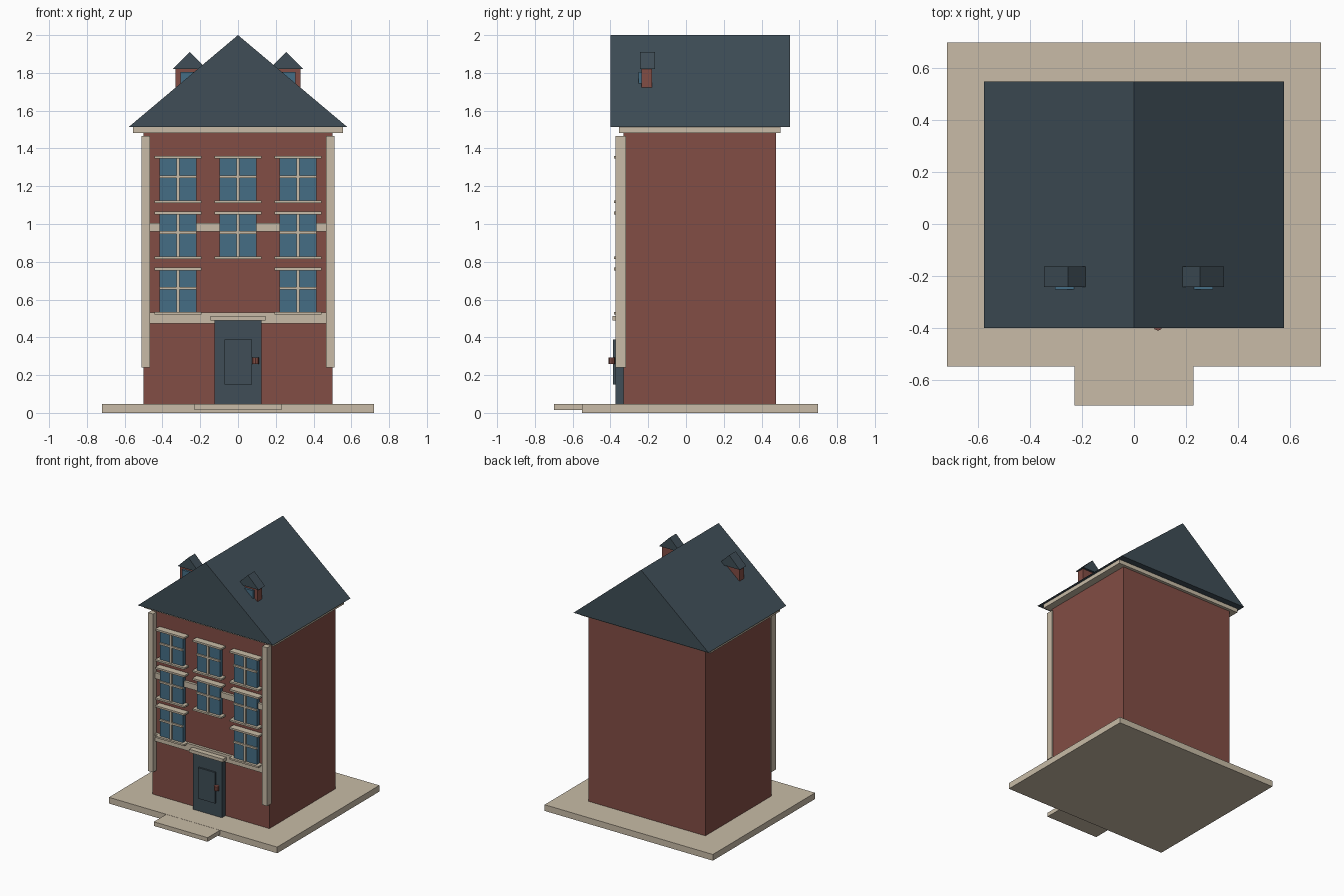
import bpy, bmesh, math
from mathutils import Matrix

if "Cube" in bpy.data.objects:
    bpy.data.objects.remove(bpy.data.objects["Cube"])


def material(name, rgb):
    m = bpy.data.materials.new(name)
    m.diffuse_color = (*rgb, 1.0)
    m.use_nodes = True
    m.node_tree.nodes["Principled BSDF"].inputs["Base Color"].default_value = m.diffuse_color
    return m


BRICK = material("brick red", (0.225, 0.075, 0.059))
SLATE = material("slate blue grey", (0.050, 0.076, 0.095))
STONE = material("pale stone", (0.58, 0.50, 0.385))
GLASS = material("window blue", (0.060, 0.155, 0.235))


def finish(name, bm, mat):
    bmesh.ops.recalc_face_normals(bm, faces=bm.faces)
    me = bpy.data.meshes.new(name)
    bm.to_mesh(me)
    bm.free()
    me.materials.append(mat)
    ob = bpy.data.objects.new(name, me)
    bpy.context.collection.objects.link(ob)
    return ob


def box(name, mat, x, y, z):
    """Box from (min, max) pairs."""
    bm = bmesh.new()
    size = [b - a for a, b in (x, y, z)]
    mid = [(a + b) / 2 for a, b in (x, y, z)]
    bmesh.ops.create_cube(bm, size=1,
                          matrix=Matrix.Translation(mid) @ Matrix.Diagonal((*size, 1)))
    return finish(name, bm, mat)


def gable(name, mat, cx, half, y, z):
    """Triangular prism with its ridge along y."""
    bm = bmesh.new()
    tri = [(cx - half, z[0]), (cx + half, z[0]), (cx, z[1])]
    face = bm.faces.new([bm.verts.new((px, y[0], pz)) for px, pz in tri])
    ext = bmesh.ops.extrude_face_region(bm, geom=[face], use_keep_orig=True)
    moved = [v for v in ext["geom"] if isinstance(v, bmesh.types.BMVert)]
    bmesh.ops.translate(bm, verts=moved, vec=(0, y[1] - y[0], 0))
    return finish(name, bm, mat)


# Ground slab and front step
box("ground_slab", STONE, (-0.72, 0.72), (-0.55, 0.70), (0, 0.048))
box("front_step", STONE, (-0.23, 0.23), (-0.70, -0.54), (0.015, 0.047))

# House body, cornice and main roof
box("house_body", BRICK, (-0.5, 0.5), (-0.33, 0.477), (0.04, 1.485))
box("cornice", STONE, (-0.557, 0.557), (-0.355, 0.50), (1.483, 1.514))
gable("main_roof", SLATE, 0, 0.578, (-0.40, 0.55), (1.514, 2.0))

# Stone bands across the front
box("lower_band", STONE, (-0.468, 0.468), (-0.35, -0.32), (0.474, 0.532))
box("upper_band", STONE, (-0.468, 0.468), (-0.35, -0.32), (0.959, 1.004))

# Corner pilasters and dormers on both sides
for side, s in (("left", -1), ("right", 1)):
    box(side + "_pilaster", STONE, sorted((s * 0.467, s * 0.51)),
        (-0.372, -0.317), (0.24, 1.466))
    cx = s * 0.255
    box(side + "_dormer_body", BRICK, (cx - 0.076, cx + 0.076), (-0.235, -0.18), (1.70, 1.82))
    gable(side + "_dormer_roof", SLATE, cx, 0.091, (-0.243, -0.163), (1.82, 1.91))
    box(side + "_dormer_window", GLASS, (cx - 0.05, cx + 0.05), (-0.252, -0.23), (1.70, 1.806))

# Windows: three columns by three rows, leaving room for the door
for row, cz in enumerate((0.645, 0.941, 1.237)):
    for col, cx in enumerate((-0.317, 0, 0.317)):
        if row == 0 and col == 1:
            continue
        tag = f"_{row + 1}_{col + 1}"
        box("window_pane" + tag, GLASS, (cx - 0.098, cx + 0.098), (-0.362, -0.32),
            (cz - 0.118, cz + 0.118))
        box("window_upright" + tag, STONE, (cx - 0.008, cx + 0.008), (-0.372, -0.355),
            (cz - 0.116, cz + 0.116))
        box("window_crossbar" + tag, STONE, (cx - 0.098, cx + 0.098), (-0.373, -0.355),
            (cz + 0.007, cz + 0.021))
        box("window_lintel" + tag, STONE, (cx - 0.124, cx + 0.124), (-0.382, -0.32),
            (cz + 0.110, cz + 0.124))
        box("window_sill" + tag, STONE, (cx - 0.124, cx + 0.124), (-0.382, -0.32),
            (cz - 0.125, cz - 0.112))

# Door with raised panel, lintel and handle
box("door", SLATE, (-0.124, 0.124), (-0.374, -0.32), (0.048, 0.488))
box("door_panel", SLATE, (-0.072, 0.073), (-0.387, -0.36), (0.15, 0.389))
box("door_lintel", STONE, (-0.145, 0.145), (-0.39, -0.32), (0.488, 0.513))
bm = bmesh.new()
bmesh.ops.create_cone(bm, cap_ends=True, segments=8, radius1=0.018, radius2=0.018, depth=0.034,
                      matrix=Matrix.Translation((0.092, -0.393, 0.277)))
finish("door_handle", bm, BRICK)
